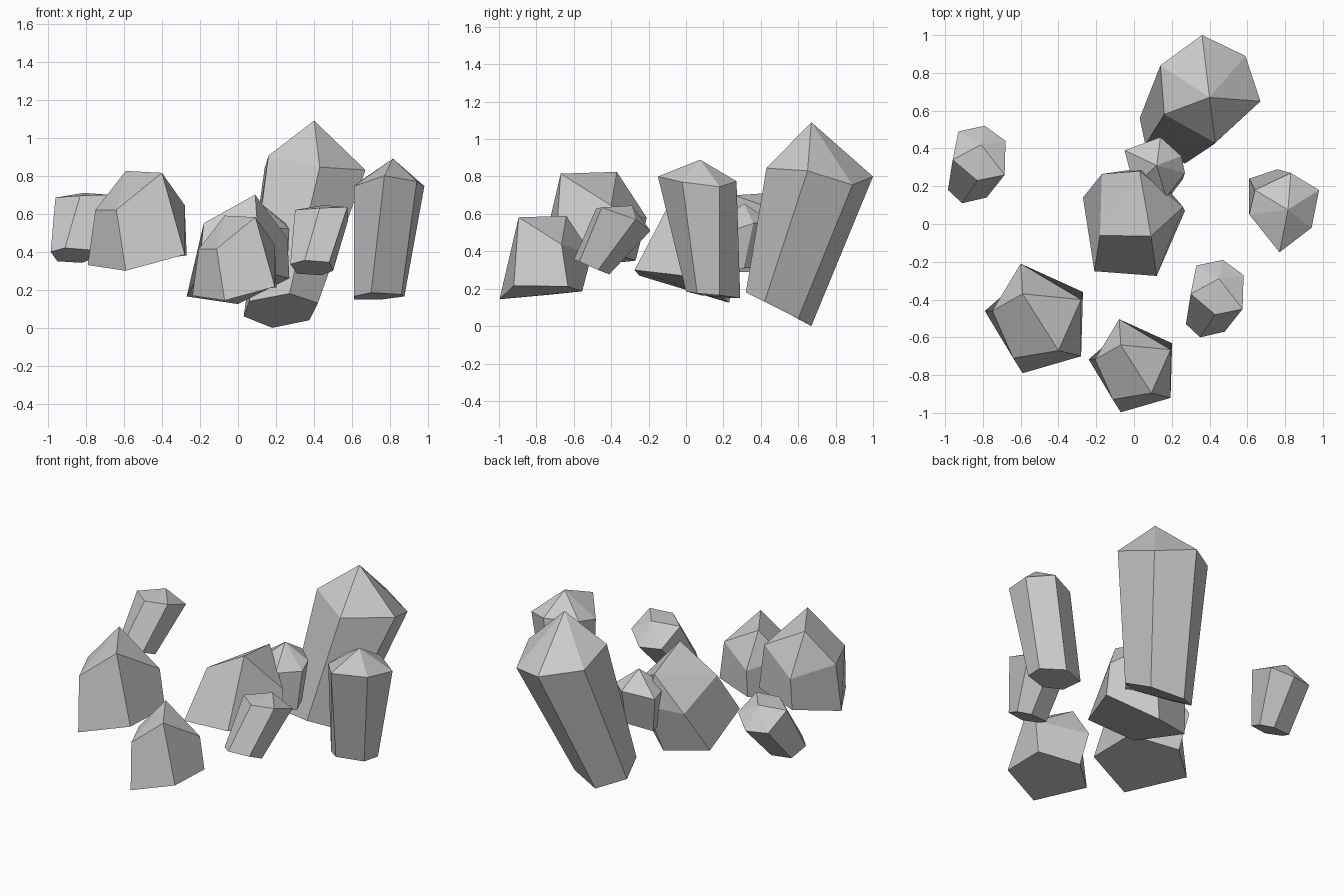
import bpy, bmesh
from mathutils import Vector


def crystal(name, base, ring, tip, scale=1.0, pivot=(0, 0, 0), move=(0, 0, 0)):
    """Faceted shard: base outline, shoulder outline, pointed cap."""
    pivot, move = Vector(pivot), Vector(move)
    bm = bmesh.new()

    def vert(p):
        return bm.verts.new((Vector(p) - pivot) * scale + pivot + move)

    low = [vert(p) for p in base]
    high = [vert(p) for p in ring]
    top = vert(tip)
    n = len(low)
    bm.faces.new(low[::-1])
    for i in range(n):
        j = (i + 1) % n
        bm.faces.new((low[i], low[j], high[j], high[i]))
        bm.faces.new((high[i], high[j], top))
    bmesh.ops.recalc_face_normals(bm, faces=bm.faces)
    mesh = bpy.data.meshes.new(name)
    bm.to_mesh(mesh)
    bm.free()
    obj = bpy.data.objects.new(name, mesh)
    bpy.context.collection.objects.link(obj)
    return obj


# Tall leaning crystal at the back
crystal("tall_crystal",
        [(.27, .32, .18), (.42, .42, .13), (.375, .60, .04),
         (.18, .67, 0), (.03, .56, .06), (.06, .42, .14)],
        [(.43, .43, .845), (.67, .65, .83), (.59, .89, .755),
         (.36, 1.0, .80), (.14, .84, .84), (.16, .58, .905)],
        (.40, .67, 1.09))

# Upright crystal on the right
crystal("right_crystal",
        [(.70, 0, .185), (.86, .06, .175), (.875, .18, .165),
         (.76, .29, .15), (.61, .24, .15), (.61, .08, .165)],
        [(.77, -.15, .80), (.94, -.02, .77), (.98, .18, .745),
         (.83, .27, .775), (.64, .18, .77), (.61, .05, .745)],
        (.815, .075, .89))

# Squat five-sided crystals at the front: one shape, two sizes
squat_tip = (-.59, -.37, .825)
squat_base = [(-.59, -.79, .30), (-.28, -.70, .385), (-.27, -.36, .38),
              (-.57, -.27, .35), (-.79, -.46, .33)]
squat_ring = [(-.64, -.71, .62), (-.40, -.67, .815), (-.28, -.40, .645),
              (-.60, -.21, .58), (-.75, -.46, .62)]
for name, scale, move in (("squat_crystal_left", 1, (0, 0, 0)),
                          ("squat_crystal_front", .85, (.52, -.27, -.235))):
    crystal(name, squat_base, squat_ring, squat_tip, scale, squat_tip, move)

# Squat crystal in the middle
crystal("middle_crystal",
        [(-.21, -.25, .27), (.12, -.275, .30), (.27, .07, .26),
         (0, .23, .125), (-.27, .14, .165)],
        [(-.18, -.06, .55), (.09, -.065, .70), (.26, .09, .47),
         (.08, .30, .42), (-.17, .265, .42)],
        (.03, .28, .63))

# Small tilted crystals: one shape placed twice
small_base = [(.275, -.53, .335), (.35, -.60, .355), (.48, -.57, .345),
              (.50, -.47, .30), (.44, -.41, .277), (.31, -.43, .285)]
small_ring = [(.30, -.37, .62), (.43, -.48, .63), (.575, -.45, .635),
              (.58, -.27, .57), (.47, -.19, .51), (.33, -.22, .52)]
for name, move in (("small_crystal_right", (0, 0, 0)),
                   ("small_crystal_left", (-1.26, .71, .065))):
    crystal(name, small_base, small_ring, (.45, -.29, .645), move=move)

# Small crystal tucked behind the middle one, tapering to its base
tuck_ring = [(-.05, .39, .53), (0, .2, .54), (.17, .14, .53),
             (.27, .27, .52), (.25, .36, .55), (.14, .46, .56)]
tuck_base = [(.13 + (x - .11) * .8, .26 + (y - .30) * .8, .30 + (z - .54))
             for x, y, z in tuck_ring]
crystal("tucked_crystal", tuck_base, tuck_ring, (.12, .31, .655))
